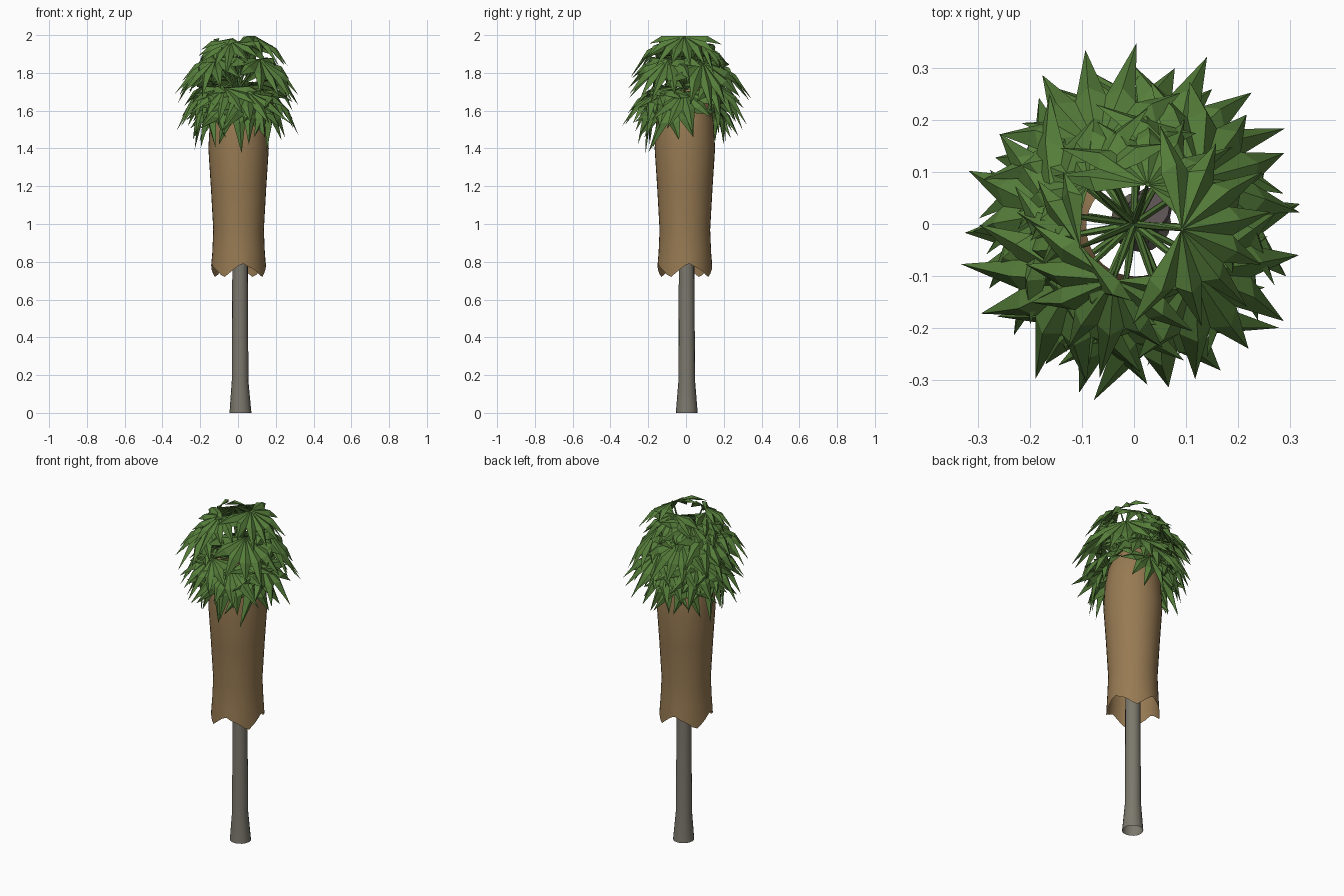
import bpy, bmesh, math, random
from mathutils import Vector

if "Cube" in bpy.data.objects:
    bpy.data.objects.remove(bpy.data.objects["Cube"])

random.seed(5)


def material(name, rgb):
    m = bpy.data.materials.new(name)
    m.diffuse_color = (*rgb, 1)
    m.use_nodes = True
    m.node_tree.nodes["Principled BSDF"].inputs["Base Color"].default_value = m.diffuse_color
    return m


GREEN = material("leaf green", (0.092, 0.208, 0.043))
BROWN = material("dry thatch brown", (0.31, 0.195, 0.086))
GREY = material("bark grey", (0.20, 0.187, 0.152))
DARK = material("bark tip grey", (0.12, 0.095, 0.10))


def make_object(name, bm, mat, smooth=False):
    mesh = bpy.data.meshes.new(name)
    bm.to_mesh(mesh)
    bm.free()
    mesh.materials.append(mat)
    obj = bpy.data.objects.new(name, mesh)
    bpy.context.collection.objects.link(obj)
    if smooth:
        bpy.ops.object.select_all(action='DESELECT')
        obj.select_set(True)
        bpy.context.view_layer.objects.active = obj
        bpy.ops.object.shade_smooth_by_angle(angle=math.radians(40))
    return obj


def tube(bm, rings, sides, cap=True):
    """Loft circles given as (centre, radius), lying across the path."""
    loops = []
    axis = (Vector(rings[-1][0]) - Vector(rings[0][0])).normalized()
    u = axis.orthogonal().normalized()
    v = axis.cross(u)
    for centre, r in rings:
        loops.append([bm.verts.new(Vector(centre) + r * (math.cos(a) * u + math.sin(a) * v))
                      for a in (math.tau * i / sides for i in range(sides))])
    for lo, hi in zip(loops, loops[1:]):
        for i in range(sides):
            j = (i + 1) % sides
            bm.faces.new((lo[i], lo[j], hi[j], hi[i]))
    if cap:
        bm.faces.new(loops[-1])


# Trunk with flared foot, open underneath
bm = bmesh.new()
tube(bm, [((0.013, 0.004, 0), 0.058), ((0.011, 0.004, 0.17), 0.044),
          ((0.011, 0.003, 0.8), 0.041), ((0.02, 0.015, 1.52), 0.04)], 16, False)
make_object("trunk", bm, GREY, True)

# Darker growing tip of the trunk, hidden in the crown
bm = bmesh.new()
tube(bm, [((0.02, 0.015, 1.52), 0.04), ((0.033, 0.03, 1.66), 0.04), ((0.033, 0.03, 1.71), 0.035)], 16)
make_object("trunk_tip", bm, DARK, True)

# Skirt of dead leaves: overlapping open sheet with ragged lower hem
SIDES = 36
profile = [(0.75, 0.145), (0.85, 0.139), (0.97, 0.134), (1.2, 0.147), (1.4, 0.160),
           (1.54, 0.152), (1.63, 0.136), (1.69, 0.112), (1.71, 0.095)]
hem = [-0.03, -0.01, 0.01, 0.03, 0.04, 0.025, 0.015, 0.0, -0.02]
bm = bmesh.new()
loops = []
for k, (z, r) in enumerate(profile):
    loop = []
    for i in range(SIDES):
        a = math.tau * i / SIDES
        rag = hem[(i + 3) % 9] if k == 0 else 0
        lift = 0.02 * math.sin(a) if k >= len(profile) - 2 else 0
        loop.append(bm.verts.new((0.003 + r * math.cos(a), -0.006 + r * math.sin(a), z + rag + lift)))
    loops.append(loop)
for lo, hi in zip(loops, loops[1:]):
    for i in range(SIDES):
        j = (i + 1) % SIDES
        bm.faces.new((lo[i], lo[j], hi[j], hi[i]))
make_object("dead_leaf_skirt", bm, BROWN, True)


def fan_leaf(bm, hub, azimuth, pitch, length, span, blades):
    """Pleated fan: blades joined near the hub, separate pointed drooping tips."""
    out = Vector((math.cos(azimuth), math.sin(azimuth), 0))
    side = Vector((-math.sin(azimuth), math.cos(azimuth), 0))
    axis = out * math.cos(pitch) + Vector((0, 0, math.sin(pitch)))
    normal = axis.cross(side)

    def point(phi, r, lift):
        flat = axis * math.cos(phi) + side * math.sin(phi)
        return bm.verts.new(hub + length * (r * flat + (lift - 0.26 * r * r) * normal))

    step = 2 * span / blades
    centre = bm.verts.new(hub)
    valleys = [point(-span + i * step, 0.52, -0.02) for i in range(blades + 1)]
    for i in range(blades):
        phi = -span + (i + 0.5) * step
        reach = (1 - 0.22 * (abs(phi) / span) ** 2) * random.uniform(0.88, 1.14)
        ridge = point(phi, 0.58, 0.05)
        tip = point(phi + random.uniform(-0.12, 0.12), reach, -0.02)
        a, b = valleys[i], valleys[i + 1]
        for face in ((centre, a, ridge), (centre, ridge, b), (a, tip, ridge), (ridge, tip, b)):
            bm.faces.new(face)


# Crown layers: azimuths, stalk elevation, stalk length, blade pitch, blade length
layers = [
    ([352, 75, 140, 200, 255], 62, 0.22, -28, 0.205),
    ([30, 110, 170, 225, 320], 36, 0.195, -30, 0.235),
    ([0, 55, 90, 145, 190, 240, 285], 5, 0.165, -37, 0.24),
    ([85, 130, 175, 218, 262, 300, 335], -18, 0.16, -60, 0.25),
]
root = Vector((0, 0, 1.71))
leaves, stalks = bmesh.new(), bmesh.new()
for azimuths, elevation, stalk, pitch, size in layers:
    for az in azimuths:
        a = math.radians(az + random.uniform(-6, 6))
        e = math.radians(elevation + random.uniform(-9, 9))
        hub = root + stalk * random.uniform(0.92, 1.08) * Vector(
            (math.cos(a) * math.cos(e), math.sin(a) * math.cos(e), math.sin(e)))
        tube(stalks, [(root, 0.007), (root.lerp(hub, 0.5), 0.007), (hub, 0.003)], 6)
        fan_leaf(leaves, hub, a, math.radians(pitch + random.uniform(-9, 9)),
                 size * random.uniform(0.92, 1.1), math.radians(115), 8)
# Stretch the crown above its root to the full height
scale = (1.995 - root.z) / (max(v.co.z for v in leaves.verts) - root.z)
for v in list(leaves.verts) + list(stalks.verts):
    if v.co.z > root.z:
        v.co.z = root.z + (v.co.z - root.z) * scale
make_object("fan_leaves", leaves, GREEN)
make_object("leaf_stalks", stalks, GREEN)
